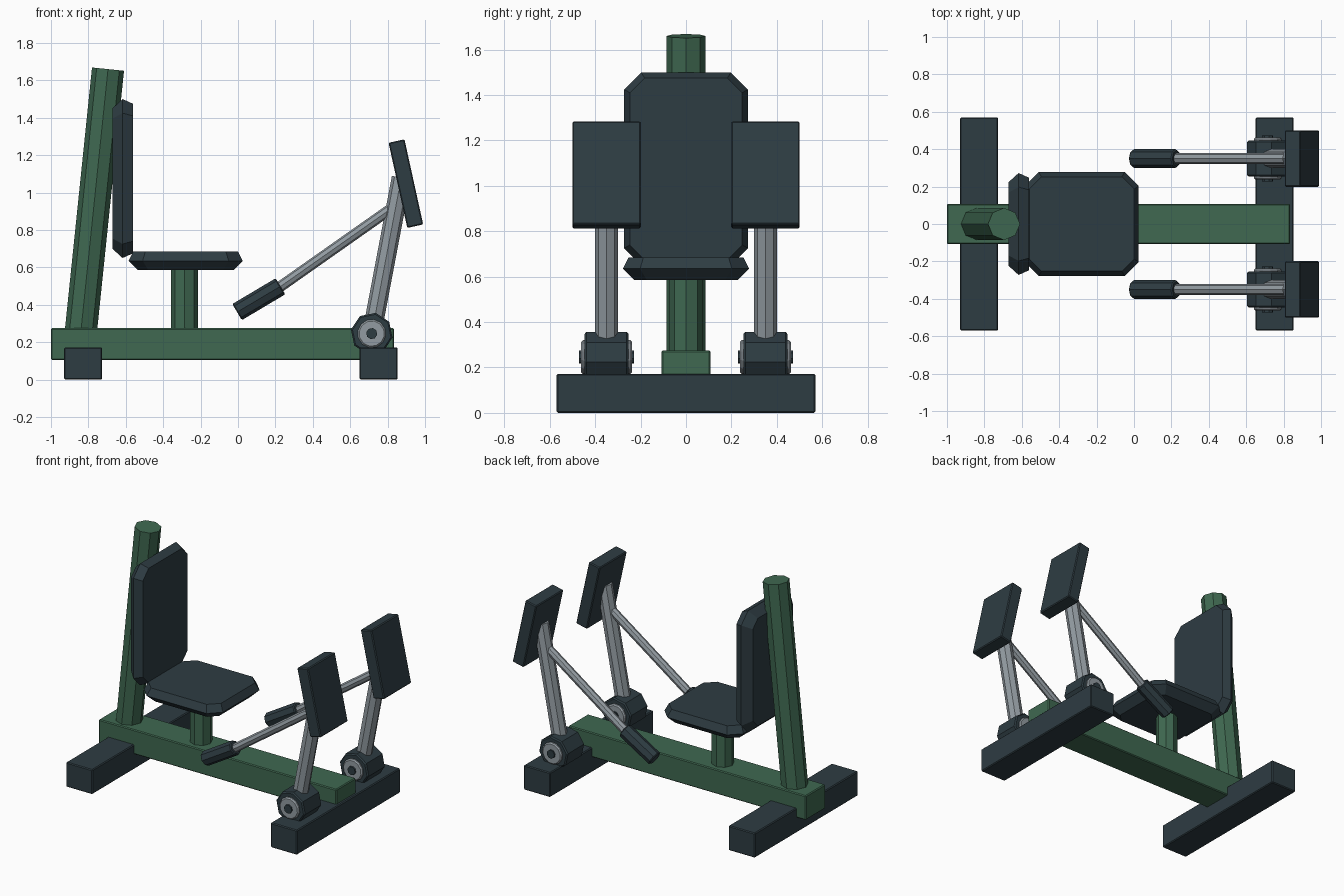
import bpy, bmesh, math
from mathutils import Vector, Matrix

cube = bpy.data.objects.get("Cube")
if cube:
    bpy.data.objects.remove(cube, do_unlink=True)


def material(name, rgb):
    m = bpy.data.materials.new(name)
    m.use_nodes = True
    m.diffuse_color = (*rgb, 1)
    bsdf = next(n for n in m.node_tree.nodes if n.type == 'BSDF_PRINCIPLED')
    bsdf.inputs["Base Color"].default_value = (*rgb, 1)
    return m


GREEN = material("green_paint", (0.05, 0.14, 0.082))
DARK = material("dark_slate", (0.027, 0.045, 0.055))
STEEL = material("grey_steel", (0.29, 0.33, 0.36))


def finish(name, bm, mat):
    bmesh.ops.recalc_face_normals(bm, faces=bm.faces)
    mesh = bpy.data.meshes.new(name)
    bm.to_mesh(mesh)
    bm.free()
    mesh.materials.append(mat)
    ob = bpy.data.objects.new(name, mesh)
    bpy.context.scene.collection.objects.link(ob)
    return ob


def box(name, center, size, mat, tilt=0, bevel=0.006):
    """Box with lightly broken edges, tilted about the y axis."""
    bm = bmesh.new()
    bmesh.ops.create_cube(bm, size=1)
    bmesh.ops.scale(bm, vec=size, verts=bm.verts)
    bmesh.ops.bevel(bm, geom=bm.edges[:], offset=bevel, segments=1, affect='EDGES')
    bm.transform(Matrix.Translation(center) @ Matrix.Rotation(tilt, 4, 'Y'))
    return finish(name, bm, mat)


def rod(name, a, b, radius, mat, sides=8, bevel=0):
    """Prism from a to b with one corner line kept in the xz plane."""
    a, b = Vector(a), Vector(b)
    axis = (b - a).normalized()
    side = Vector((0, 1, 0))
    if abs(axis.y) > 0.9:
        # axle parts line up with the leaning press arm
        side = ARM_DIR
    up = side.cross(axis)
    bm = bmesh.new()
    bmesh.ops.create_cone(bm, cap_ends=True, segments=sides, radius1=radius,
                          radius2=radius, depth=(b - a).length)
    if bevel:
        rims = [e for e in bm.edges if abs(e.verts[0].co.z - e.verts[1].co.z) < 1e-5]
        bmesh.ops.bevel(bm, geom=rims, offset=bevel, segments=1, affect='EDGES')
    turn = Matrix((side, up, axis)).transposed().to_4x4()
    # create_cone starts its corners on an axis, so side holds a corner
    bm.transform(Matrix.Translation((a + b) / 2) @ turn)
    return finish(name, bm, mat)


def pad(name, length, width, thick, cut, mat, matrix):
    """Cushion with cut corners, widest in the middle of its thickness."""
    bm = bmesh.new()
    rings = []
    for z, inset in ((-thick / 2, 0.05), (0, 0), (thick / 2, 0.025)):
        x, y = length / 2 - inset, width / 2 - inset
        c = cut - inset * 0.4
        outline = [(x, y - c), (x - c, y), (c - x, y), (-x, y - c),
                   (-x, c - y), (c - x, -y), (x - c, -y), (x, c - y)]
        rings.append([bm.verts.new((px, py, z)) for px, py in outline])
    bm.faces.new(rings[0])
    bm.faces.new(rings[-1])
    for low, high in zip(rings, rings[1:]):
        for i in range(len(low)):
            j = (i + 1) % len(low)
            bm.faces.new((low[i], low[j], high[j], high[i]))
    bm.transform(matrix)
    return finish(name, bm, mat)


# Frame
box("base_beam", (-0.083, 0, 0.19), (1.834, 0.216, 0.17), GREEN)
for label, x in (("rear", -0.828), ("front", 0.752)):
    box(label + "_cross_foot", (x, 0, 0.086), (0.204, 1.14, 0.172), DARK)
rod("back_post", (-0.846, 0, 0.2), (-0.695, 0, 1.66), 0.086, GREEN)
rod("seat_post", (-0.285, 0, 0.25), (-0.285, 0, 0.61), 0.072, GREEN)

# Cushions
pad("seat_cushion", 0.61, 0.555, 0.1, 0.075, DARK, Matrix.Translation((-0.28, 0, 0.635)))
pad("back_cushion", 0.85, 0.545, 0.11, 0.075, DARK,
    Matrix.Translation((-0.617, 0, 1.075)) @ Matrix.Rotation(math.pi / 2, 4, 'Y'))

# Press arms, one on each side
PIVOT = Vector((0.715, 0, 0.246))
ARM_TOP = Vector((0.873, 0, 1.08))
ARM_DIR = (ARM_TOP - PIVOT).normalized()
for label, s in (("left", 1), ("right", -1)):
    shift = Vector((0, s * 0.35, 0))
    pivot = PIVOT + shift
    for part, half, radius, mat, sides, bevel in (
            ("hub", 0.096, 0.113, DARK, 8, 0.008),
            ("bearing_ring", 0.112, 0.076, STEEL, 12, 0.008),
            ("axle", 0.122, 0.03, DARK, 8, 0)):
        reach = Vector((0, half, 0))
        rod(f"{label}_{part}", pivot - reach, pivot + reach, radius, mat, sides, bevel)
    rod(label + "_press_arm", pivot, ARM_TOP + shift, 0.051, STEEL)
    rod(label + "_handle_rod", Vector((0.19, 0, 0.472)) + shift,
        Vector((0.85, 0, 0.936)) + shift, 0.029, STEEL)
    rod(label + "_hand_grip", Vector((-0.005, 0, 0.361)) + shift,
        Vector((0.227, 0, 0.499)) + shift, 0.05, DARK, bevel=0.006)
    box(label + "_press_plate", Vector((0.8975, 0, 1.048)) + shift,
        (0.087, 0.302, 0.466), DARK, tilt=-math.radians(12.4))
